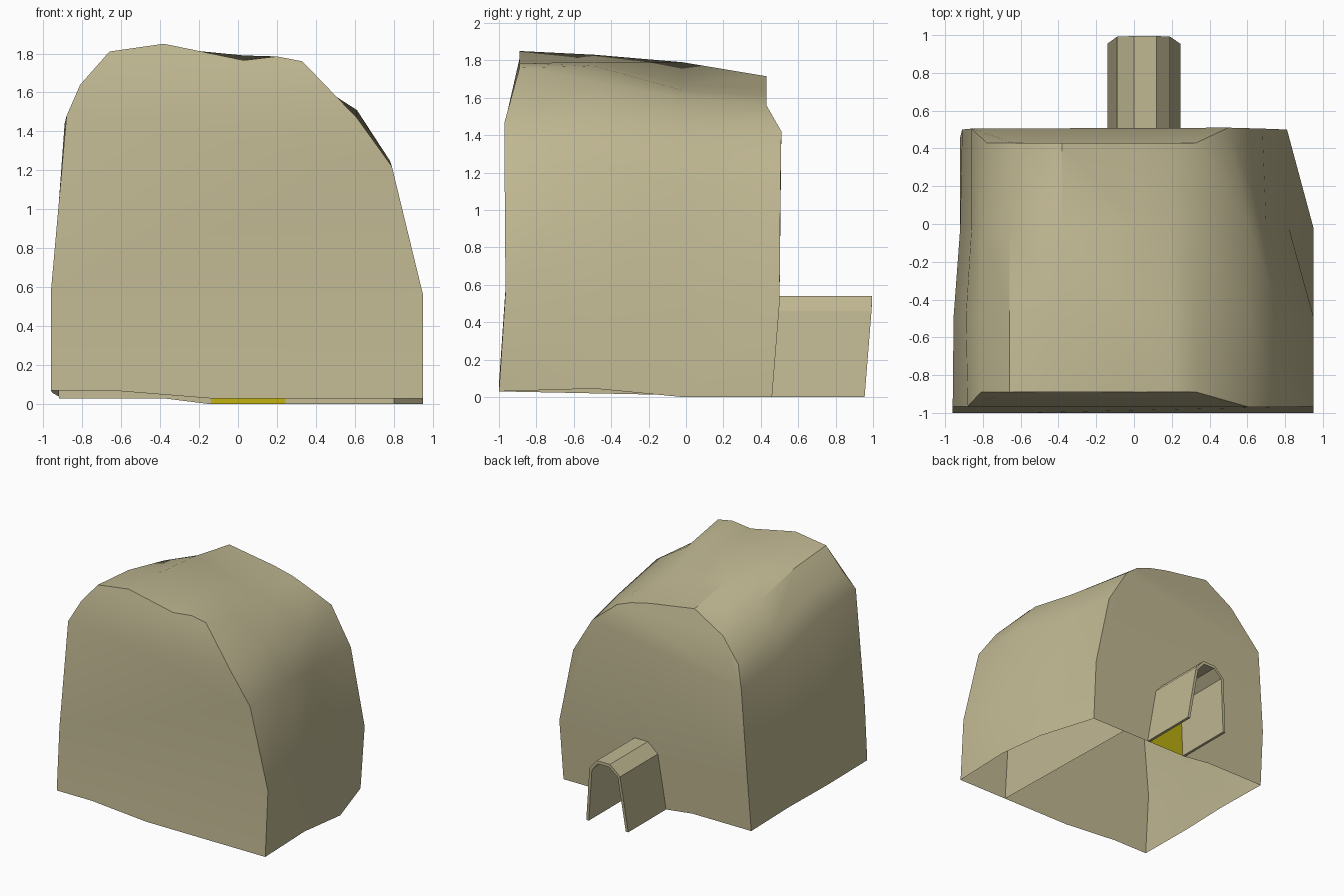
import bpy, bmesh

if "Cube" in bpy.data.objects:
    bpy.data.objects.remove(bpy.data.objects["Cube"])


def material(name, color):
    m = bpy.data.materials.new(name)
    m.diffuse_color = color
    m.use_nodes = True
    m.node_tree.nodes["Principled BSDF"].inputs["Base Color"].default_value = m.diffuse_color
    return m


def make(name, verts, faces, mat):
    me = bpy.data.meshes.new(name)
    me.from_pydata(verts, [], faces)
    bm = bmesh.new()
    bm.from_mesh(me)
    bmesh.ops.recalc_face_normals(bm, faces=bm.faces[:])
    bm.to_mesh(me)
    bm.free()
    ob = bpy.data.objects.new(name, me)
    me.materials.append(mat)
    bpy.context.collection.objects.link(ob)
    return ob


def smooth(ob, angle):
    bpy.ops.object.select_all(action='DESELECT')
    bpy.context.view_layer.objects.active = ob
    ob.select_set(True)
    bpy.ops.object.shade_smooth_by_angle(angle=angle)


clay = material("clay", (0.53, 0.48, 0.29, 1))
yellow = material("yellow", (0.50, 0.42, 0.005, 1))

# Cross-sections (x, z) from front to back, right base over the roof to left base
front = [(.95, .03), (.95, .56), (.79, 1.22), (.61, 1.47), (.33, 1.76), (.2, 1.785), (.03, 1.765),
         (-.38, 1.85), (-.66, 1.81), (-.81, 1.64), (-.88, 1.48), (-.96, .58), (-.96, .07)]
mid_a = [(.95, .045), (.95, .5), (.78, 1.25), (.61, 1.51), (.33, 1.69), (.2, 1.77), (.03, 1.79),
         (-.38, 1.83), (-.66, 1.78), (-.81, 1.61), (-.89, 1.44), (-.955, .55), (-.955, .06)]
mid_b = [(.95, 0), (.82, .46), (.70, 1.15), (.61, 1.42), (.33, 1.6), (.2, 1.64), (.03, 1.67),
         (-.38, 1.79), (-.66, 1.68), (-.8, 1.48), (-.86, 1.27), (-.92, .5), (-.92, .04)]
back = [(.80, 0), (.81, .5), (.68, 1.12), (.5, 1.42), (.33, 1.56), (.2, 1.61), (.03, 1.65),
        (-.38, 1.715), (-.64, 1.56), (-.78, 1.36), (-.86, 1.2), (-.91, .5), (-.92, .03)]
# Front and back walls lean: y for each point of the end sections
front_y = [-1, -.965, -.97, -.97] + [-.89] * 6 + [-.965, -.965, -1]
back_y = [.46, .5, .505, .51] + [.43] * 6 + [.505, .5, .46]
n = 13

verts = [(x, y, z) for (x, z), y in zip(front, front_y)]
verts += [(x, -.49, z) for x, z in mid_a]
verts += [(x, -.02, z) for x, z in mid_b]
verts += [(x, y, z) for (x, z), y in zip(back, back_y)]
faces = [(s * n + i, s * n + i + 1, (s + 1) * n + i + 1, (s + 1) * n + i)
         for s in range(3) for i in range(n - 1)]

# Front wall, with an uneven lower edge
k = len(verts)
verts += [(-.64, -1, .07), (-.14, -1, .03)]
faces += [(0, 1, 11, 12, k, k + 1), (1, 2, 3, 10, 11), tuple(range(3, 11))]

# Back wall, with a doorway notch
arch = [(.245, 0), (.19, .46), (.12, .54), (0, .54), (-.09, .46), (-.14, 0)]


def lean(z):
    return .46 + .08 * min(z, .5)


b = 3 * n
k = len(verts)
verts += [(-.38, .46, .03)] + [(x, lean(z), z) for x, z in reversed(arch)]
faces += [tuple([b, b + 1, b + 2, b + 3, b + 10, b + 11, b + 12] + list(range(k, k + 7))),
          tuple(range(b + 3, b + 11))]
smooth(make("hut_shell", verts, faces, clay), 0.6)

# Inner partition
make("inner_partition", [(.49, -1, .03), (.49, -.965, .5), (.49, -.96, 1.5), (.49, -.49, 1.57),
                         (.49, -.02, 1.49), (.49, .5, 1.42), (.49, .5, .5), (.49, .46, 0)],
     [tuple(range(8))], clay)

# Entrance tunnel: thin-walled arch with slanted end
inner = [(.222, 0), (.168, .45), (.11, .515), (.01, .515), (-.068, .45), (-.117, 0)]
m = len(arch)
tv = []
for off in (0, .495):
    for prof in (arch, inner):
        tv += [(x, lean(z) + off, z) for x, z in prof]
tf = []
for i in range(m - 1):
    tf += [(i, i + 1, 2 * m + i + 1, 2 * m + i),
           (m + i, m + i + 1, 3 * m + i + 1, 3 * m + i),
           (2 * m + i, 2 * m + i + 1, 3 * m + i + 1, 3 * m + i)]
tf += [(0, m, 3 * m, 2 * m), (m - 1, 2 * m - 1, 4 * m - 1, 3 * m - 1)]
make("entrance_tunnel", tv, tf, clay)

# Yellow door filling the doorway
make("door", [(x, lean(z), z) for x, z in arch], [tuple(range(m))], yellow)
